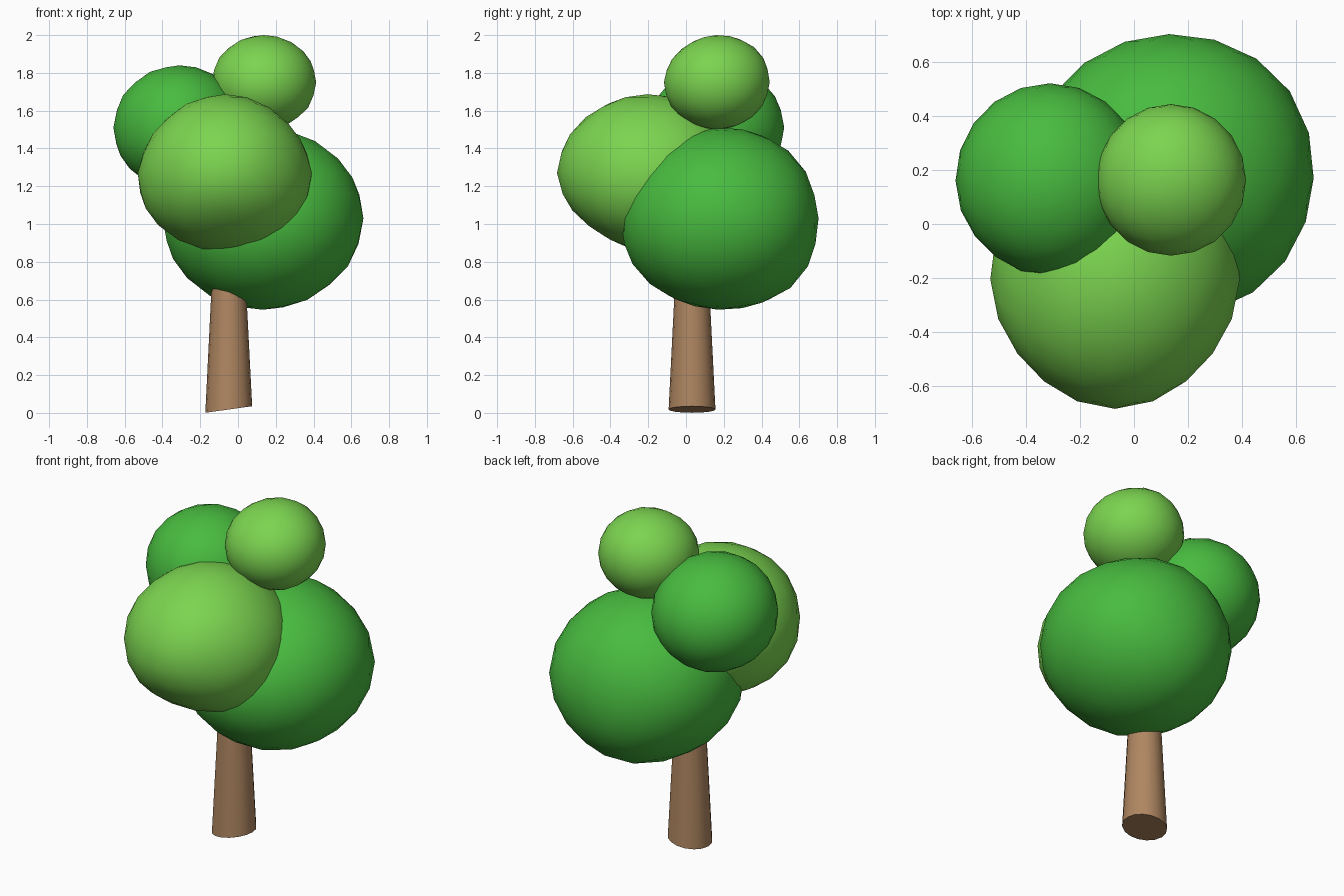
import bpy
import bmesh
from mathutils import Vector

if "Cube" in bpy.data.objects:
    bpy.data.objects.remove(bpy.data.objects["Cube"])


def material(name, rgb):
    m = bpy.data.materials.new(name)
    m.diffuse_color = (*rgb, 1)
    m.use_nodes = True
    m.node_tree.nodes["Principled BSDF"].inputs["Base Color"].default_value = m.diffuse_color
    return m


LIGHT = material("light_leaf", (0.20, 0.66, 0.08))
DARK = material("dark_leaf", (0.065, 0.50, 0.05))
BARK = material("bark", (0.43, 0.24, 0.12))


def make_object(name, bm, mat, location):
    me = bpy.data.meshes.new(name)
    bm.to_mesh(me)
    bm.free()
    me.materials.append(mat)
    ob = bpy.data.objects.new(name, me)
    ob.location = location
    bpy.context.collection.objects.link(ob)
    return ob


def leaf_ball(name, mat, center, radii, dents=()):
    """Squashed icosphere with soft dents or bulges: (direction, amount)."""
    bm = bmesh.new()
    bmesh.ops.create_icosphere(bm, subdivisions=3, radius=1)
    for v in bm.verts:
        n = v.co.normalized()
        k = 1 + sum(a * max(0, n.dot(Vector(d).normalized())) ** 6 for d, a in dents)
        v.co = Vector([n[i] * radii[i] * k for i in range(3)])
    for f in bm.faces:
        f.smooth = True
    return make_object(name, bm, mat, center)


# Foliage
leaf_ball("large_back_foliage", DARK, (0.13, 0.17, 1.03), (0.53, 0.525, 0.48),
          [((0, -0.75, 0.6), -0.09), ((0, 0.7, -0.7), 0.06),
           ((0.75, 0.65, 0), 0.04), ((0, 0.65, 0.75), 0.03)])
leaf_ball("front_foliage", LIGHT, (-0.07, -0.205, 1.27), (0.47, 0.49, 0.42),
          [((0, -0.65, -0.75), -0.08), ((0.7, -0.7, 0), -0.05),
           ((-0.7, -0.7, 0), -0.05), ((0, -0.75, 0.65), -0.03),
           ((0.8, 0, 0.6), -0.05), ((-0.8, 0, 0.6), -0.05)])
leaf_ball("left_foliage", DARK, (-0.31, 0.16, 1.51), (0.35, 0.36, 0.33),
          [((-0.6, -0.8, 0), -0.03), ((0.6, -0.8, 0), -0.04)])
leaf_ball("top_foliage", LIGHT, (0.137, 0.162, 1.75), (0.277, 0.28, 0.25),
          [((0, -0.7, 0.7), -0.03), ((0, 0.7, 0.7), 0.03)])

# Tapered trunk with a slanted foot
bm = bmesh.new()
bmesh.ops.create_cone(bm, cap_ends=True, segments=16, radius1=0.124,
                      radius2=0.082, depth=0.85)
for v in bm.verts:
    v.co.z += 0.425
    if v.co.z < 0.1:
        v.co.z += 0.018 + 0.14 * v.co.x
trunk = make_object("trunk", bm, BARK, (-0.049, 0.032, 0))
bpy.context.view_layer.objects.active = trunk
trunk.select_set(True)
bpy.ops.object.shade_smooth_by_angle(angle=0.7)
